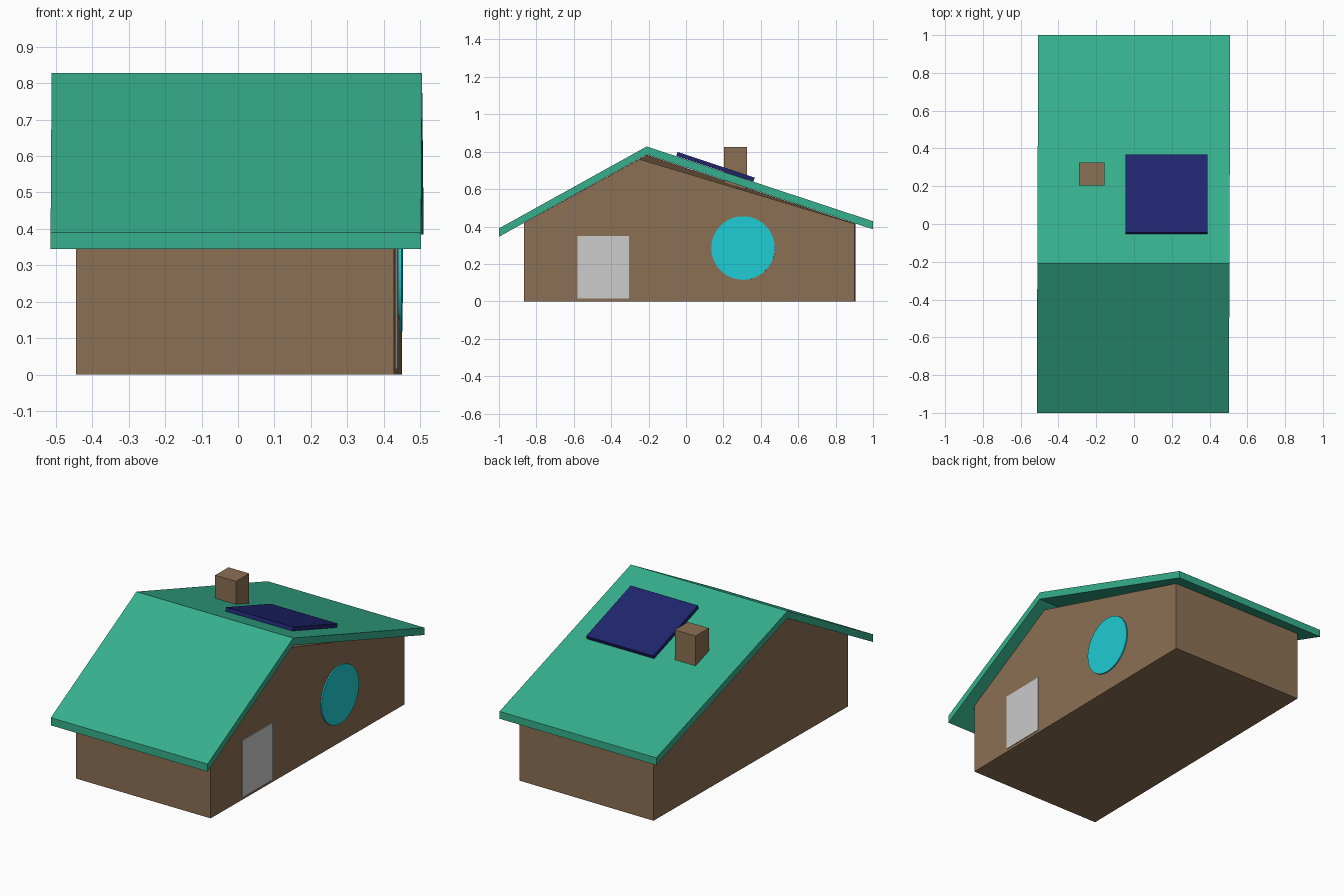
import bpy, bmesh
from math import radians, pi, atan
from mathutils import Matrix

if "Cube" in bpy.data.objects:
    bpy.data.objects.remove(bpy.data.objects["Cube"])


def material(name, rgb):
    m = bpy.data.materials.new(name)
    m.diffuse_color = (*rgb, 1)
    m.use_nodes = True
    m.node_tree.nodes["Principled BSDF"].inputs["Base Color"].default_value = m.diffuse_color
    return m


GREEN = material("roof_green", (0.037, 0.434, 0.266))
BROWN = material("wall_brown", (0.262, 0.162, 0.089))
CYAN = material("window_cyan", (0.013, 0.61, 0.66))
NAVY = material("panel_navy", (0.014, 0.019, 0.156))


def finish(name, bm, mat=None):
    bmesh.ops.recalc_face_normals(bm, faces=bm.faces)
    mesh = bpy.data.meshes.new(name)
    bm.to_mesh(mesh)
    bm.free()
    ob = bpy.data.objects.new(name, mesh)
    bpy.context.collection.objects.link(ob)
    if mat:
        mesh.materials.append(mat)
    return ob


def prism(name, x0, x1, left, right=None, skew=0.0, mat=None):
    """Span a (y, z) outline from x0 to x1; skew shifts x along y."""
    bm = bmesh.new()
    a = [bm.verts.new((x0 + skew * y, y, z)) for y, z in left]
    b = [bm.verts.new((x1 + skew * y, y, z)) for y, z in right or left]
    bm.faces.new(a)
    bm.faces.new(b[::-1])
    for i in range(len(a)):
        j = (i + 1) % len(a)
        bm.faces.new((a[i], b[i], b[j], a[j]))
    return finish(name, bm, mat)


def box(y0, y1, z0, z1):
    return [(y0, z0), (y1, z0), (y1, z1), (y0, z1)]


SKEW = 0.0125   # walls are turned very slightly against the roof

# House body, with a slightly lower gable on the door side
prism("house_body", -0.434, 0.439,
      [(-0.865, 0), (0.905, 0), (0.905, 0.415), (-0.21, 0.783), (-0.865, 0.42)],
      [(-0.865, 0), (0.9, 0), (0.9, 0.415), (-0.25, 0.76), (-0.865, 0.42)],
      SKEW, BROWN)

# Folded roof slab with unequal slopes
prism("roof", -0.511, 0.506,
      [(-1, 0.345), (-0.21, 0.785), (1, 0.385), (1, 0.428), (-0.21, 0.828), (-1, 0.39)],
      skew=0.0035, mat=GREEN)

# Door on the right wall
prism("door", 0.43, 0.4435, box(-0.58, -0.305, 0.015, 0.35), skew=SKEW)

# Round window on the right wall
bm = bmesh.new()
bmesh.ops.create_cone(bm, cap_ends=True, segments=48, radius1=0.17, radius2=0.17, depth=0.016,
                      matrix=Matrix.Translation((0.4425, 0.305, 0.285))
                      @ Matrix.Rotation(-atan(SKEW), 4, 'Z') @ Matrix.Rotation(pi / 2, 4, 'Y'))
window = finish("round_window", bm, CYAN)
bpy.context.view_layer.objects.active = window
window.select_set(True)
bpy.ops.object.shade_smooth_by_angle(angle=radians(30))

# Chimney and solar panel on the back slope
prism("chimney", -0.29, -0.155, box(0.203, 0.325, 0.6, 0.826), mat=BROWN)
prism("solar_panel", -0.045, 0.39,
      [(-0.052, 0.778), (0.36, 0.641), (0.368, 0.661), (-0.045, 0.799)], mat=NAVY)
